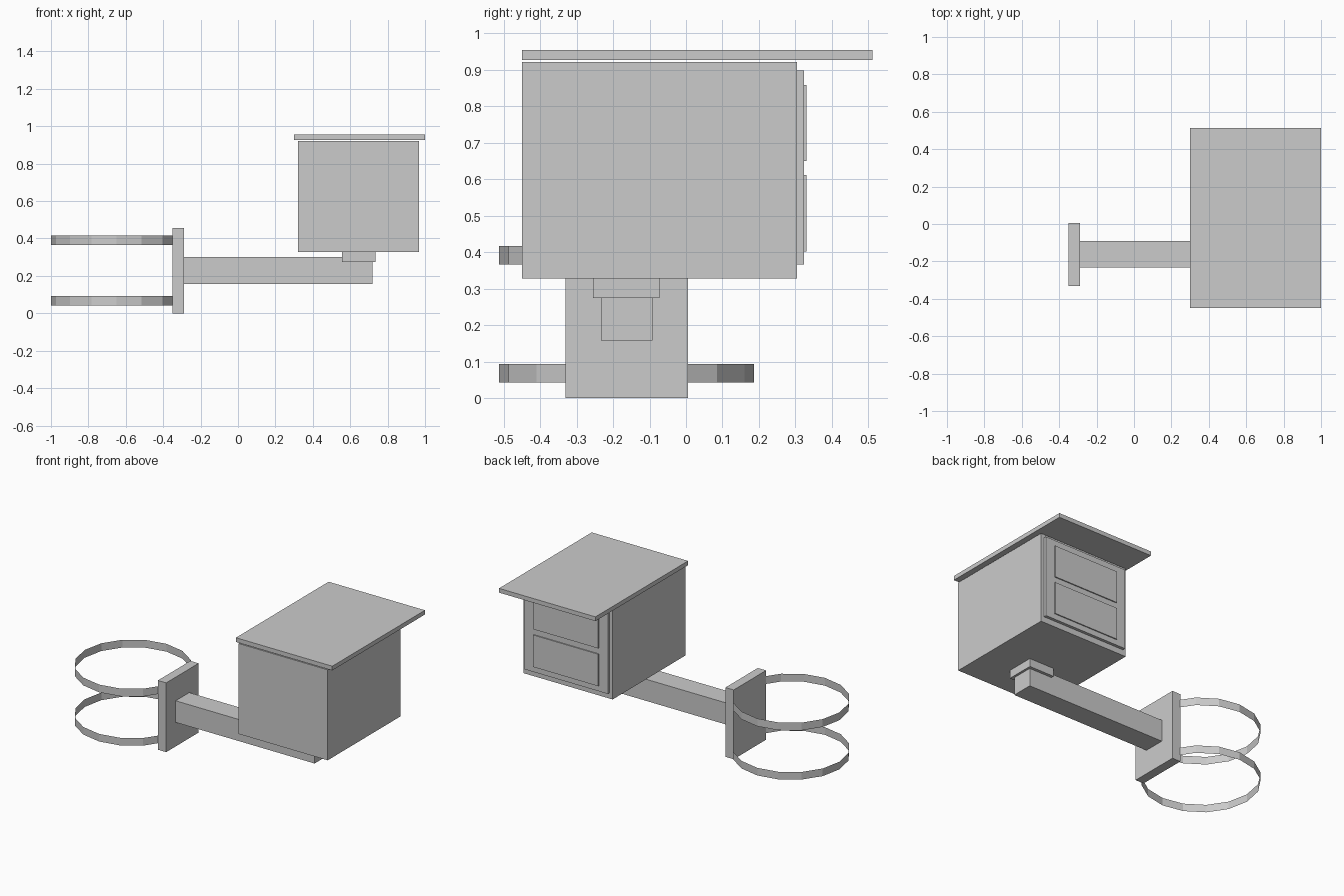
import bpy

cube = bpy.data.objects.get("Cube")
if cube:
    bpy.data.objects.remove(cube, do_unlink=True)

# One plain grey for every part
GREY = (0.6, 0.6, 0.6, 1.0)
mat = bpy.data.materials.new("plain_grey")
mat.use_nodes = True
mat.diffuse_color = GREY
mat.node_tree.nodes["Principled BSDF"].inputs["Base Color"].default_value = GREY


def box(name, x, y, z):
    """Box from its (min, max) range on each axis."""
    ranges = (x, y, z)
    bpy.ops.mesh.primitive_cube_add(size=1, location=[(a + b) / 2 for a, b in ranges])
    ob = bpy.context.object
    ob.name = name
    ob.scale = [b - a for a, b in ranges]
    bpy.ops.object.transform_apply(location=False, rotation=False, scale=True)
    ob.data.materials.append(mat)
    return ob


def hoop(name, z):
    """Thin open band with sixteen flat sides."""
    bpy.ops.mesh.primitive_cylinder_add(
        vertices=16, radius=0.35, depth=z[1] - z[0], end_fill_type='NOTHING',
        location=(-0.65, -0.163, (z[0] + z[1]) / 2))
    ob = bpy.context.object
    ob.name = name
    ob.data.materials.append(mat)
    return ob


# Clamp: two hoops held by a mounting plate
hoop("lower_hoop", (0.043, 0.093))
hoop("upper_hoop", (0.366, 0.417))
box("mounting_plate", (-0.35, -0.29), (-0.331, 0.005), (0, 0.455))

# Arm and the block that carries the cabinet
box("support_arm", (-0.29, 0.72), (-0.233, -0.092), (0.158, 0.30))
box("arm_block", (0.555, 0.735), (-0.255, -0.073), (0.275, 0.328))

# Cabinet with an overhanging lid
box("cabinet_body", (0.32, 0.967), (-0.45, 0.305), (0.328, 0.922))
box("cabinet_lid", (0.30, 1.0), (-0.45, 0.512), (0.927, 0.955))

# Back door with two raised panels
box("door", (0.341, 0.946), (0.305, 0.324), (0.366, 0.899))
for name, z in (("lower_door_panel", (0.402, 0.612)), ("upper_door_panel", (0.65, 0.859))):
    box(name, (0.407, 0.88), (0.324, 0.331), z)
